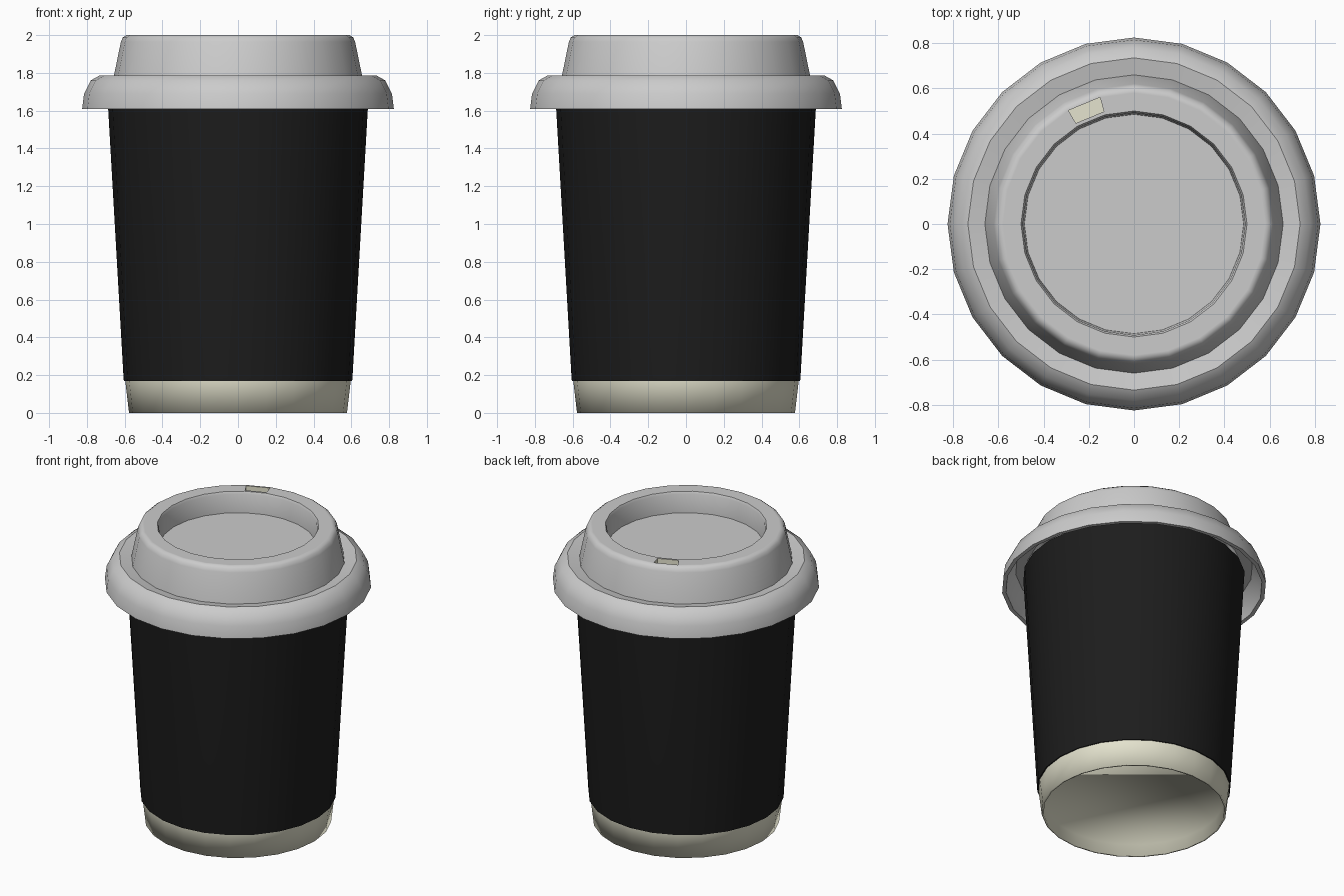
import bpy, bmesh, math

if "Cube" in bpy.data.objects:
    bpy.data.objects.remove(bpy.data.objects["Cube"])

N = 24  # sides of every round part


def material(name, rgb):
    m = bpy.data.materials.new(name)
    m.diffuse_color = (*rgb, 1)
    m.use_nodes = True
    m.node_tree.nodes["Principled BSDF"].inputs["Base Color"].default_value = m.diffuse_color
    return m


def lathe(bm, profile):
    """Spin (radius, z) points around z; radius 0 closes with a single cap face.
    Returns the side faces as rows[profile segment][side]."""
    rings = []
    for r, z in profile:
        rings.append([bm.verts.new((r * math.cos(2 * math.pi * i / N),
                                    r * math.sin(2 * math.pi * i / N), z)) for i in range(N)])
    rows = []
    for a, b in zip(rings, rings[1:]):
        rows.append([bm.faces.new((a[i], a[(i + 1) % N], b[(i + 1) % N], b[i])) for i in range(N)])
    return rings, rows


def finish(bm, name, mats, angle):
    bm.normal_update()
    me = bpy.data.meshes.new(name)
    bm.to_mesh(me)
    bm.free()
    ob = bpy.data.objects.new(name, me)
    bpy.context.collection.objects.link(ob)
    for m in mats:
        me.materials.append(m)
    bpy.ops.object.select_all(action='DESELECT')
    ob.select_set(True)
    bpy.context.view_layer.objects.active = ob
    bpy.ops.object.shade_smooth_by_angle(angle=math.radians(angle))
    return ob


cream = material("cream_paper", (0.78, 0.77, 0.62))
black = material("black_sleeve", (0.012, 0.012, 0.012))
grey = material("grey_lid", (0.6, 0.6, 0.6))

# paper cup: recessed underside, foot and tapered wall up into the lid
bm = bmesh.new()
rings, rows = lathe(bm, [(0.56, 0.08), (0.565, 0.0), (0.577, 0.0), (0.597, 0.17), (0.67, 1.7)])
bm.faces.new(rings[0][::-1])
bm.faces.new(rings[-1])
finish(bm, "paper_cup", [cream], 95)

# black sleeve: thin tapered tube with a small lower lip
bm = bmesh.new()
rings, rows = lathe(bm, [(0.596, 0.168), (0.604, 0.168), (0.606, 0.185), (0.692, 1.69), (0.672, 1.69)])
finish(bm, "sleeve", [black], 40)

# lid: hollow underside, rolled flange, raised collar and sunken bowl
bm = bmesh.new()
lid_profile = [(0.67, 1.74), (0.74, 1.74), (0.79, 1.67), (0.80, 1.61),
               (0.825, 1.61), (0.815, 1.69), (0.78, 1.76), (0.735, 1.785),
               (0.66, 1.77), (0.62, 1.965), (0.61, 1.987), (0.592, 2.0),
               (0.58, 2.0), (0.515, 2.0), (0.5, 2.0), (0.492, 1.985), (0.485, 1.86)]
rings, rows = lathe(bm, lid_profile)
bm.faces.new(rings[-1])

# sip hole: one segment of the top ring pushed down, lined in cream
hole = rows[12][7]
ret = bmesh.ops.extrude_discrete_faces(bm, faces=[hole])["faces"][0]
bmesh.ops.translate(bm, vec=(0, 0, -0.05), verts=ret.verts)
ret.material_index = 1
for e in ret.edges:
    for f in e.link_faces:
        f.material_index = 1
finish(bm, "lid", [grey, cream], 40)
